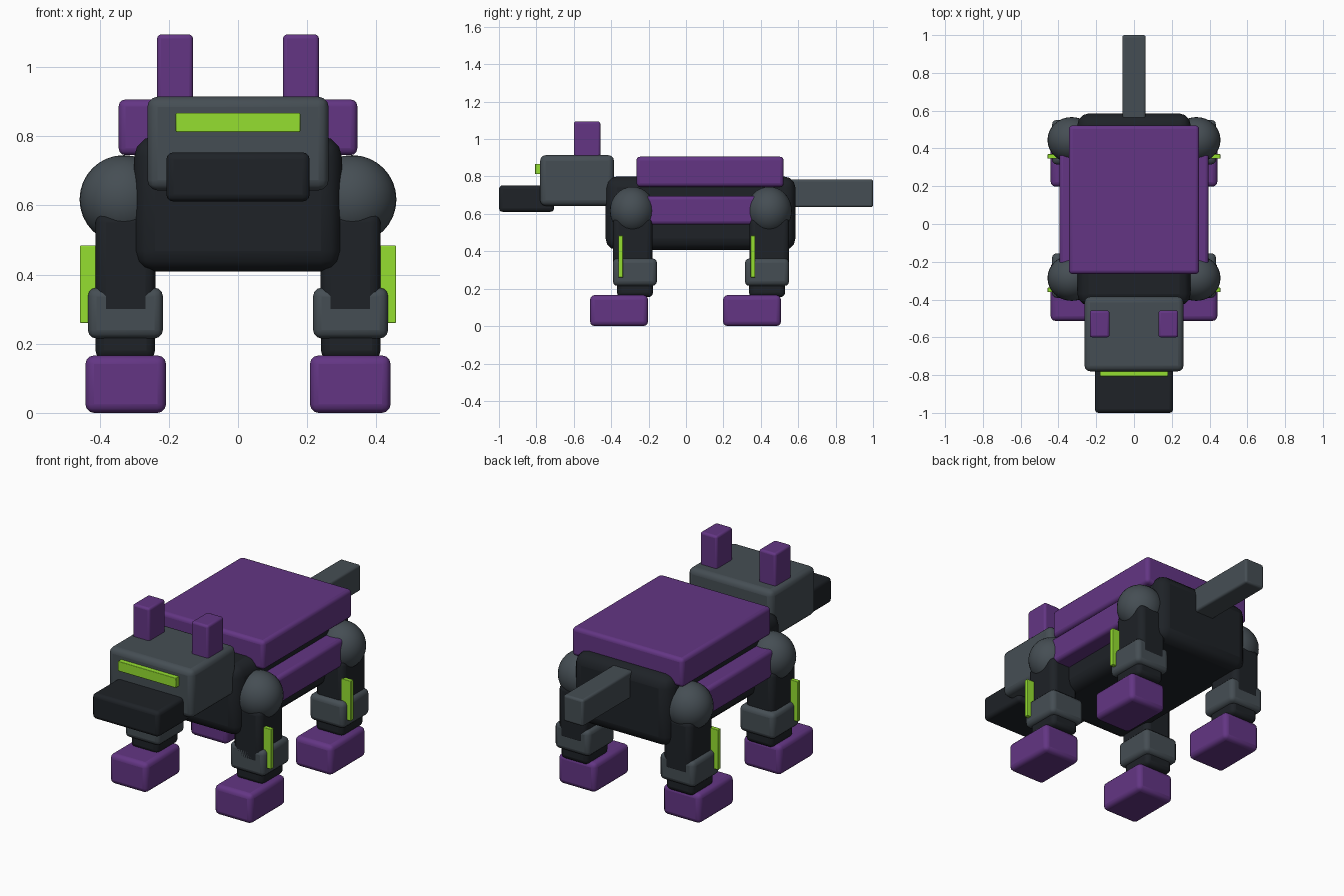
import bpy

if "Cube" in bpy.data.objects:
    bpy.data.objects.remove(bpy.data.objects["Cube"])


def make_mat(name, rgb):
    m = bpy.data.materials.new(name)
    m.diffuse_color = (*rgb, 1)
    m.use_nodes = True
    m.node_tree.nodes["Principled BSDF"].inputs["Base Color"].default_value = m.diffuse_color
    return m


DARK = make_mat("dark", (0.013, 0.016, 0.020))
GREY = make_mat("grey", (0.060, 0.076, 0.088))
PURPLE = make_mat("purple", (0.125, 0.036, 0.230))
GREEN = make_mat("green", (0.300, 0.740, 0.030))


def box(name, x, y, z, mat, bevel=0.02):
    """Bevelled box from (min, max) ranges on each axis."""
    rng = (x, y, z)
    bpy.ops.mesh.primitive_cube_add(size=1, location=[(a + b) / 2 for a, b in rng])
    ob = bpy.context.object
    ob.name = name
    ob.scale = [b - a for a, b in rng]
    bpy.ops.object.transform_apply(location=False, rotation=False, scale=True)
    mod = ob.modifiers.new("Bevel", "BEVEL")
    mod.width, mod.segments = bevel, 3
    ob.data.materials.append(mat)
    bpy.ops.object.shade_smooth_by_angle()
    return ob


def pair(name, x, y, z, mat, bevel=0.02):
    """The same box on the right and left."""
    box("right_" + name, x, y, z, mat, bevel)
    box("left_" + name, (-x[1], -x[0]), y, z, mat, bevel)


# Body and back armour
box("body", (-0.30, 0.30), (-0.43, 0.585), (0.408, 0.80), DARK, 0.06)
box("back_plate", (-0.345, 0.345), (-0.265, 0.522), (0.745, 0.906), PURPLE, 0.02)
pair("side_panel", (0.27, 0.395), (-0.22, 0.38), (0.542, 0.697), PURPLE, 0.02)

# Head
box("head", (-0.262, 0.262), (-0.78, -0.385), (0.643, 0.914), GREY, 0.03)
box("muzzle", (-0.207, 0.207), (-1.0, -0.705), (0.611, 0.753), DARK, 0.02)
box("visor", (-0.18, 0.18), (-0.807, -0.76), (0.812, 0.867), GREEN, 0.003)
pair("ear", (0.130, 0.234), (-0.600, -0.458), (0.85, 1.094), PURPLE, 0.012)

# Tail
box("tail", (-0.062, 0.062), (0.54, 1.0), (0.636, 0.784), GREY, 0.012)

# Legs
legs = {"front": (-0.286, -0.273, -0.358, -0.349), "rear": (0.445, 0.433, 0.353, 0.358)}
for end, (hip, knee, foot, strip) in legs.items():
    for side, sx in (("right", 1), ("left", -1)):
        bpy.ops.mesh.primitive_uv_sphere_add(segments=32, ring_count=16, radius=1,
                                             location=(sx * 0.33, hip, 0.617))
        ob = bpy.context.object
        ob.name = f"{end}_{side}_shoulder_joint"
        ob.scale = (0.128, 0.121, 0.128)
        ob.data.materials.append(GREY)
        bpy.ops.object.shade_smooth()
    pair(end + "_upper_leg", (0.238, 0.412), (hip - 0.105, hip + 0.107), (0.27, 0.58), DARK, 0.03)
    pair(end + "_lower_leg", (0.240, 0.412), (knee - 0.096, knee + 0.097), (0.155, 0.36), DARK, 0.025)
    pair(end + "_knee_guard", (0.217, 0.434), (knee - 0.118, knee + 0.118), (0.215, 0.362), GREY, 0.025)
    pair(end + "_foot", (0.208, 0.441), (foot - 0.155, foot + 0.155), (0.0, 0.166), PURPLE, 0.025)
    pair(end + "_light_strip", (0.39, 0.457), (strip - 0.012, strip + 0.012), (0.26, 0.484), GREEN, 0.003)
